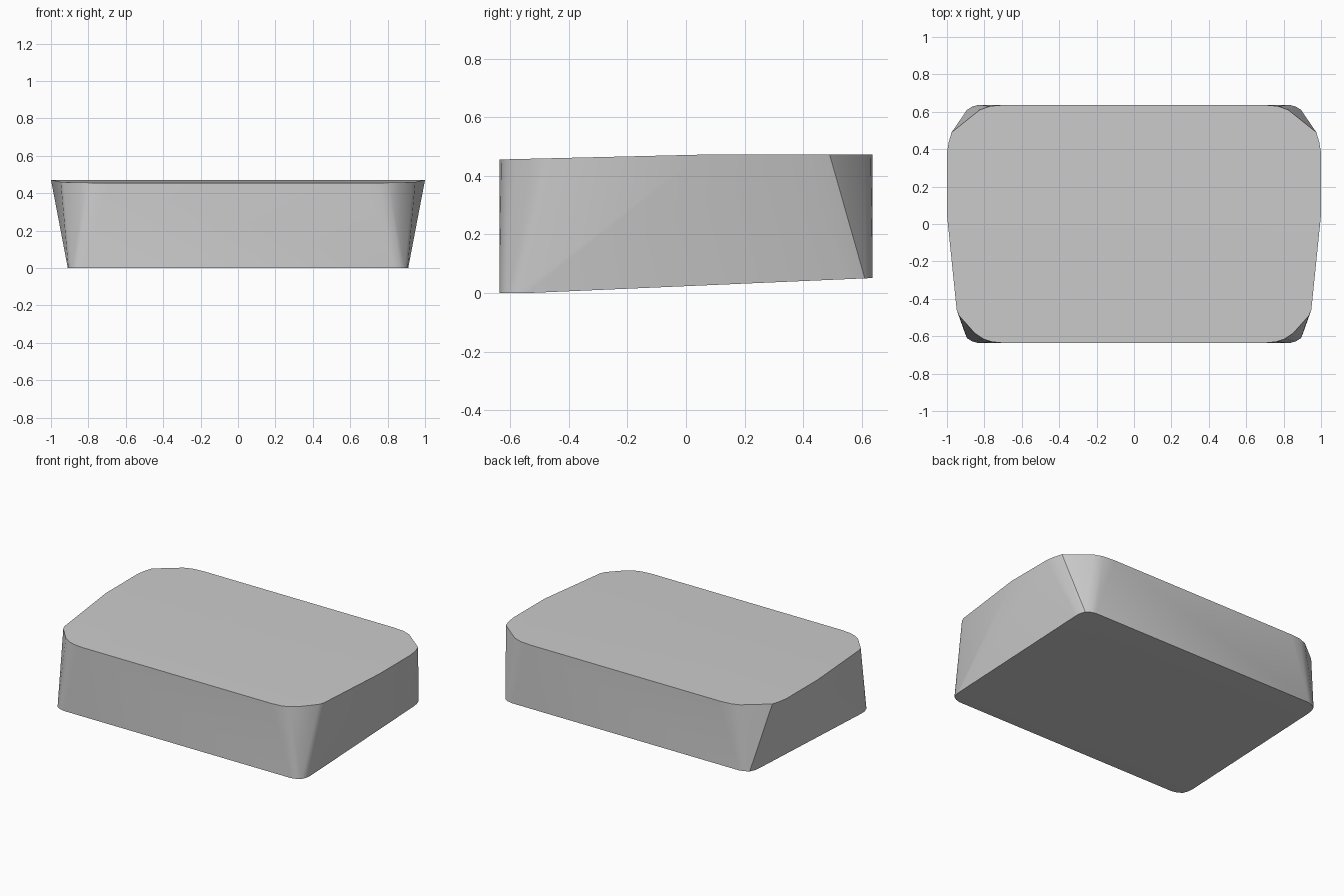
import bpy, bmesh

if "Cube" in bpy.data.objects:
    bpy.data.objects.remove(bpy.data.objects["Cube"])

# Right half outlines (x, y), mirrored across x
top_half = [(0.69, 0.637), (0.77, 0.63), (0.825, 0.61), (0.975, 0.49), (0.99, 0.44), (1.0, 0.38),
            (1.0, 0.05), (0.948, -0.46), (0.935, -0.49), (0.85, -0.585), (0.805, -0.615),
            (0.76, -0.63), (0.69, -0.637)]
base_half = [(0.83, 0.637), (0.865, 0.628), (0.893, 0.61), (0.907, 0.575), (0.91, 0.54),
             (0.91, -0.54), (0.907, -0.575), (0.893, -0.61), (0.865, -0.628), (0.83, -0.637)]


def top_z(y):
    return 0.472 + min(0, y - 0.05) * 0.024


def base_z(y):
    return max(0, (y + 0.54) * 0.0435)


def add_outline(bm, half, height):
    for side in (1, -1):
        for x, y in half:
            bm.verts.new((side * x, y, height(y)))


# Tapered block with rounded corners
bm = bmesh.new()
add_outline(bm, top_half, top_z)
add_outline(bm, base_half, base_z)
bmesh.ops.convex_hull(bm, input=bm.verts[:])
bmesh.ops.dissolve_limit(bm, angle_limit=0.002, verts=bm.verts[:], edges=bm.edges[:])
bmesh.ops.recalc_face_normals(bm, faces=bm.faces[:])
mesh = bpy.data.meshes.new("tapered_block")
bm.to_mesh(mesh)
bm.free()

block = bpy.data.objects.new("tapered_block", mesh)
bpy.context.collection.objects.link(block)
bpy.context.view_layer.objects.active = block
block.select_set(True)
bpy.ops.object.shade_smooth_by_angle(angle=0.5)
